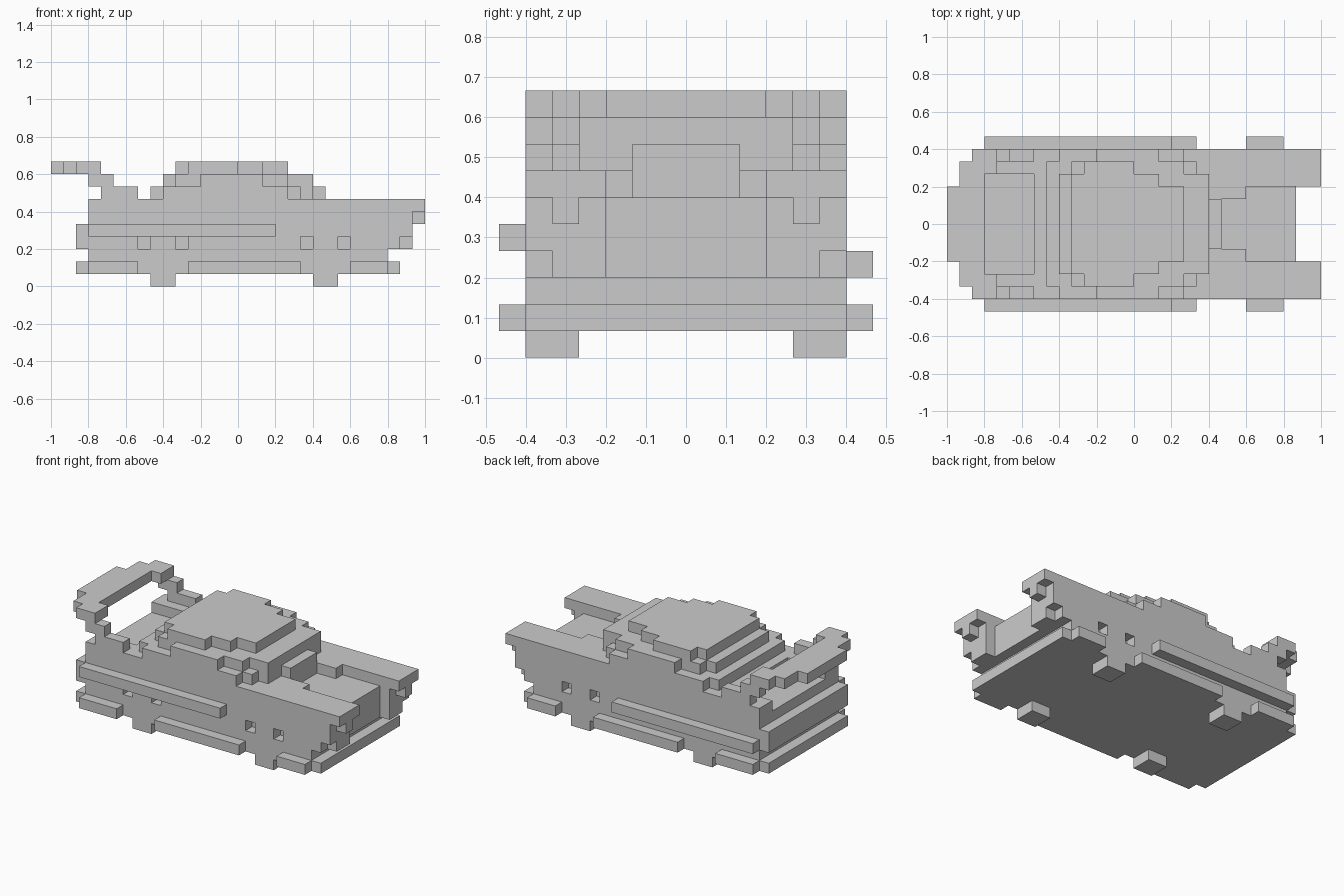
import bpy, bmesh
from mathutils import Vector

U = 1 / 15  # size of one block

cube = bpy.data.objects.get("Cube")
if cube:
    bpy.data.objects.remove(cube)

grey = bpy.data.materials.new("plain grey")
grey.use_nodes = True
COLOUR = (0.6, 0.6, 0.6, 1)
grey.diffuse_color = COLOUR
grey.node_tree.nodes["Principled BSDF"].inputs["Base Color"].default_value = COLOUR


def blocks(name, boxes):
    """One object made of boxes, each given as x, y and z ranges in blocks."""
    bm = bmesh.new()
    for x, y, z in boxes:
        verts = bmesh.ops.create_cube(bm, size=1)["verts"]
        for v in verts:
            v.co = Vector([(r[0] + r[1]) / 2 + c * (r[1] - r[0])
                           for r, c in zip((x, y, z), v.co)]) * U
    mesh = bpy.data.meshes.new(name)
    bm.to_mesh(mesh)
    bm.free()
    mesh.materials.append(grey)
    obj = bpy.data.objects.new(name, mesh)
    bpy.context.collection.objects.link(obj)
    return obj


def both(x, y, z):
    """The same box on the right and left sides."""
    return [(x, y, z), (x, (-y[1], -y[0]), z)]


def mid(half):
    return (-half, half)


# Main body with its rear bed, hood gap and wheel arch notches cut out
body = blocks("body", [((-12, 9), mid(6), (1, 7))])
cuts = [((-13, -8), mid(4), (6, 8)), ((7, 10), mid(2), (6, 8))]
for x in (-8, -5, 5, 8):
    cuts += both((x, x + 1), (5, 7), (3, 4))
cutter = blocks("body_cutter", cuts)
cutter.hide_render = True
cutter.hide_viewport = True
cutter.display_type = 'WIRE'
cut = body.modifiers.new("cut_outs", 'BOOLEAN')
cut.operation = 'DIFFERENCE'
cut.solver = 'EXACT'
cut.object = cutter

# Nose between and below the front fenders
blocks("nose", [((9, 12), mid(6), (1, 3)), ((9, 13), mid(3), (3, 6))])

# Front fenders with stepped tips
blocks("front_fenders",
       both((9, 13), (3, 6), (3, 7))
       + both((13, 14), (3, 5), (3, 4))
       + both((13, 14), (3, 6), (4, 7))
       + both((14, 15), (3, 6), (6, 7))
       + both((14, 15), (4, 5), (5, 6)))

# Cabin built in stepped layers, with the windscreen base in front
blocks("cabin_base", [((-6, 4), mid(6), (7, 8)),
                      ((-7, -6), mid(5), (7, 8)),
                      ((4, 5), mid(5), (7, 8)),
                      ((5, 6), mid(4), (7, 8))])
blocks("windscreen", [((6, 7), mid(2), (7, 8))])
blocks("cabin_upper", [((-3, 2), mid(6), (8, 9)),
                       ((-5, -3), mid(5), (8, 9)),
                       ((2, 4), mid(5), (8, 9)),
                       ((-6, -5), mid(4), (8, 9)),
                       ((4, 6), mid(4), (8, 9))])
blocks("roof", [((-4, 0), mid(5), (9, 10)),
                ((-5, -4), mid(4), (9, 10)),
                ((0, 2), mid(4), (9, 10)),
                ((2, 4), mid(3), (9, 10))])

# Rear wing and its stepped supports
blocks("rear_wing", [((-15, -14), mid(3), (9, 10)),
                     ((-14, -13), mid(5), (9, 10)),
                     ((-13, -12), mid(6), (9, 10))]
       + both((-12, -11), (4, 6), (9, 10)))
blocks("wing_supports",
       both((-12, -10), (5, 6), (8, 9)) + both((-11, -8), (5, 6), (7, 8)))

# Bumpers
blocks("front_bumper", [((12, 13), mid(6), (1, 2))])
blocks("rear_bumpers", [((-13, -12), mid(6), (1, 2)),
                        ((-13, -12), mid(6), (3, 5))])

# Side trims, one block lower on the left than on the right
blocks("right_trim", [((-12, 3), (-7, -6), (4, 5))])
blocks("left_trim", [((-12, 3), (6, 7), (3, 4))])
skirts = []
for x in ((-12, -8), (-4, 5), (9, 12)):
    skirts += both(x, (6, 7), (1, 2))
blocks("side_skirts", skirts)

# Wheels
for name, x in (("rear_wheels", -7), ("front_wheels", 6)):
    blocks(name, both((x, x + 2), (4, 6), (0, 1)))
